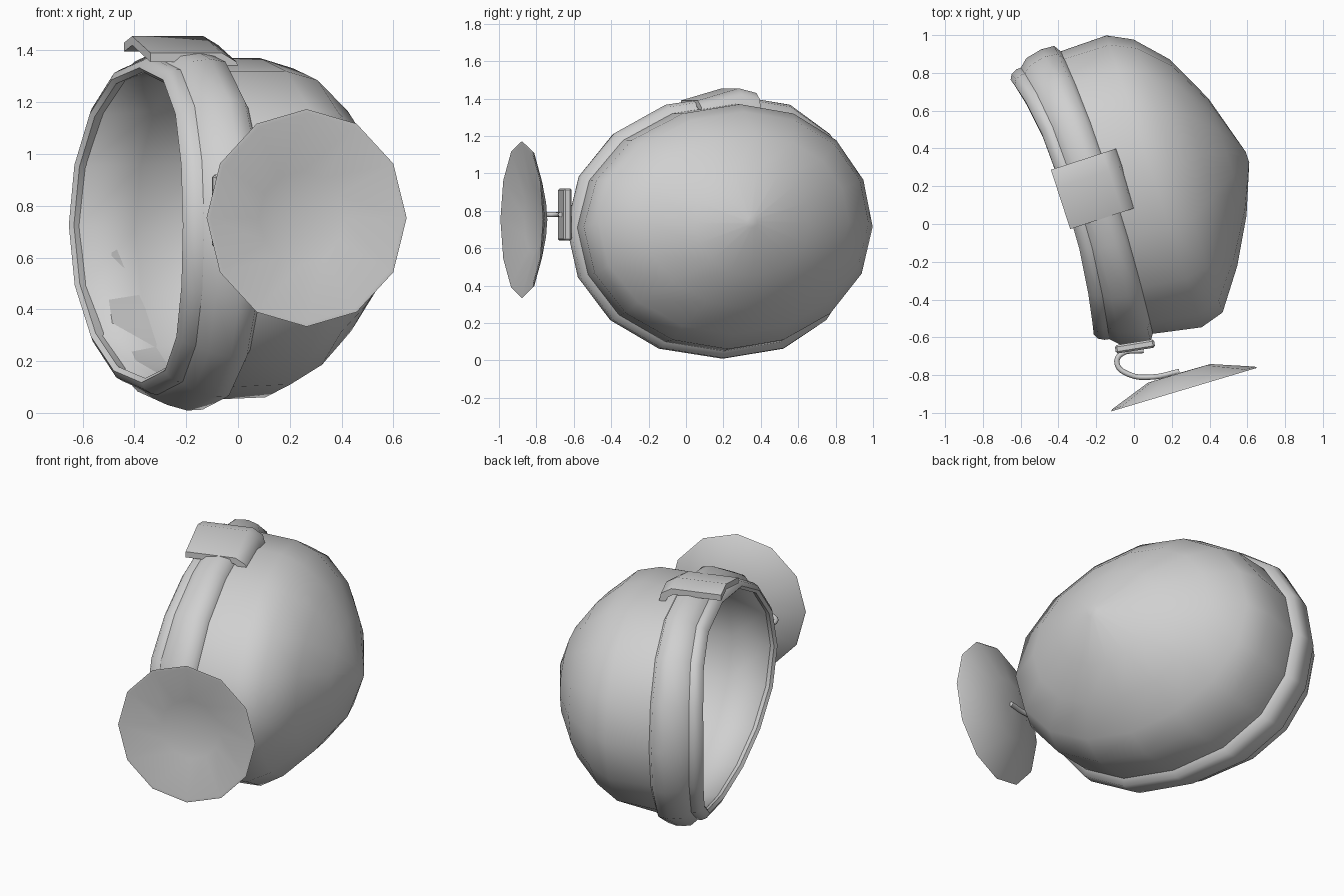
import bpy, bmesh, math
from mathutils import Vector, Matrix

cube = bpy.data.objects.get("Cube")
if cube:
    bpy.data.objects.remove(cube, do_unlink=True)

TONE = (0.63, 0.63, 0.63, 1)
GREY = bpy.data.materials.new("plain grey")
GREY.use_nodes = True
GREY.diffuse_color = TONE
GREY.node_tree.nodes["Principled BSDF"].inputs["Base Color"].default_value = TONE

SIDES = 16
AXIS = Vector((0.95, 0.31, 0)).normalized()    # from the opening into the bowl
ACROSS = Vector((-AXIS.y, AXIS.x, 0))
CENTRE = Vector((-0.40, 0.10, 0))

# Bowl sections: depth, low and high across, low and high z
SECTIONS = [(-0.10, -0.70, 0.70, 0.13, 1.32), (0, -0.715, 0.715, 0.11, 1.34),
            (0.25, -0.80, 0.77, 0.05, 1.37), (0.52, -0.85, 0.775, 0.06, 1.37),
            (0.65, -0.81, 0.71, 0.14, 1.33), (0.80, -0.60, 0.55, 0.28, 1.20),
            (0.93, -0.36, 0.29, 0.45, 1.02), (1.03, -0.10, -0.04, 0.71, 0.77)]


def local(u, v, z):
    return CENTRE + AXIS * u + ACROSS * v + Vector((0, 0, z))


def section_ring(u, grow=0.0):
    """Egg-shaped ring round the bowl; near the opening it is boxier and bowed."""
    for low, high in zip(SECTIONS, SECTIONS[1:]):
        if u <= high[0]:
            break
    t = (u - low[0]) / (high[0] - low[0])
    v0, v1, z0, z1 = [a + (b - a) * t for a, b in zip(low[1:], high[1:])]
    a, b = (v1 - v0) / 2 + grow, (z1 - z0) / 2 + grow
    near = min(1, max(0, 1 - u / 0.5))
    ring = []
    for i in range(SIDES):
        ang = math.tau * i / SIDES
        c, s = math.cos(ang), math.sin(ang)
        wide = math.copysign(abs(c) ** (1 - 0.17 * near), c)
        shift = (0.08 + 0.03 * near if s > 0 else 0.07 * near) * a * s * s
        ring.append(local(u + 0.08 * near * s * s, (v0 + v1) / 2 + a * wide + shift,
                          (z0 + z1) / 2 + b * s))
    return ring


def loft(name, rings, loop=False, caps=(), angle=40):
    """Skin a row of equal rings; loop joins the last to the first."""
    bm = bmesh.new()
    rows = [[bm.verts.new(p) for p in ring] for ring in rings]
    pairs = list(zip(rows, rows[1:])) + ([(rows[-1], rows[0])] if loop else [])
    for a, b in pairs:
        n = len(a)
        for i in range(n):
            j = (i + 1) % n
            bm.faces.new((a[i], a[j], b[j], b[i]))
    for end in caps:
        bm.faces.new(rows[end])
    bmesh.ops.recalc_face_normals(bm, faces=bm.faces[:])
    mesh = bpy.data.meshes.new(name)
    bm.to_mesh(mesh)
    bm.free()
    return finish(name, mesh, angle)


def finish(name, data, angle=40):
    obj = bpy.data.objects.new(name, data)
    bpy.context.collection.objects.link(obj)
    data.materials.append(GREY)
    if obj.type == 'MESH':
        bpy.ops.object.select_all(action='DESELECT')
        obj.select_set(True)
        bpy.context.view_layer.objects.active = obj
        bpy.ops.object.shade_smooth_by_angle(angle=math.radians(angle))
    return obj


# Hollow bowl
bowl = loft("bowl", [section_ring(s[0]) for s in SECTIONS[1:]], caps=(-1,), angle=60)
shell = bowl.modifiers.new("shell", 'SOLIDIFY')
shell.thickness = 0.015
shell.offset = -1

# Rounded lip round the opening and padded strap wrapped behind it
LIP = [(-0.02, -0.02), (-0.035, 0.0), (-0.02, 0.025), (0.01, 0.035), (0.04, 0.03), (0.04, -0.01)]
STRAP = [(0.05, -0.01), (0.035, 0.03), (0.08, 0.06), (0.17, 0.06), (0.24, 0.04), (0.27, -0.01)]
loft("opening_lip", [section_ring(u, g) for u, g in LIP], loop=True, angle=60)
loft("strap", [section_ring(u, g) for u, g in STRAP], loop=True, angle=60)

# Thin clip bent over the top of the strap, with a turned-down end
CLIP = [(0.02, 1.455), (0.31, 1.455), (0.37, 1.42), (0.385, 1.36), (0.35, 1.36),
        (0.33, 1.40), (0.30, 1.42), (0.02, 1.42)]
loft("top_clip", [[local(u, v, z - drop) for u, z in CLIP]
                  for v, drop in ((-0.14, 0.065), (0.09, 0), (0.19, 0.025))],
     caps=(0, -1), angle=50)

# Buckle plate on the front of the strap
bm = bmesh.new()
bmesh.ops.create_cube(bm, size=1)
bmesh.ops.scale(bm, vec=(0.21, 0.045, 0.28), verts=bm.verts)
bmesh.ops.bevel(bm, geom=bm.edges[:], offset=0.01, segments=1, affect='EDGES')
bmesh.ops.transform(bm, verts=bm.verts, matrix=Matrix.Translation((0.005, -0.648, 0.78))
                    @ Matrix.Rotation(math.radians(9), 4, 'Z'))
mesh = bpy.data.meshes.new("front_buckle")
bm.to_mesh(mesh)
bm.free()
finish("front_buckle", mesh, 30)

# Bent wire arm
curve = bpy.data.curves.new("mirror_arm", 'CURVE')
curve.dimensions = '3D'
curve.bevel_depth = 0.014
curve.bevel_resolution = 2
curve.use_fill_caps = True
path = [(0.05, -0.67), (-0.07, -0.69), (-0.09, -0.74), (-0.03, -0.795), (0.1, -0.81), (0.24, -0.78)]
spline = curve.splines.new('BEZIER')
spline.bezier_points.add(len(path) - 1)
for point, (x, y) in zip(spline.bezier_points, path):
    point.co = (x, y, 0.78)
    point.handle_left_type = point.handle_right_type = 'AUTO'
spline.resolution_u = 4
finish("mirror_arm", curve)

# Twelve-sided shallow dish: hub, sloping back, rim, then the hollow front
FACE = Vector((0.286, -0.958, 0)).normalized()
SIDEWAYS = Vector((-FACE.y, FACE.x, 0))
HUB = Vector((0.265, -0.877, 0.753))
DISH = [(0.02, 0.092), (0.18, 0.09), (0.41, 0.01), (0.42, 0.0), (0.405, 0.0),
        (0.18, 0.065), (0.02, 0.07)]
rings = []
for radius, depth in DISH:
    rings.append([HUB - FACE * depth + SIDEWAYS * 0.96 * radius * math.cos(k * math.tau / 12)
                  + Vector((0, 0, radius * math.sin(k * math.tau / 12))) for k in range(12)])
loft("mirror_dish", rings, caps=(0, -1), angle=35)
